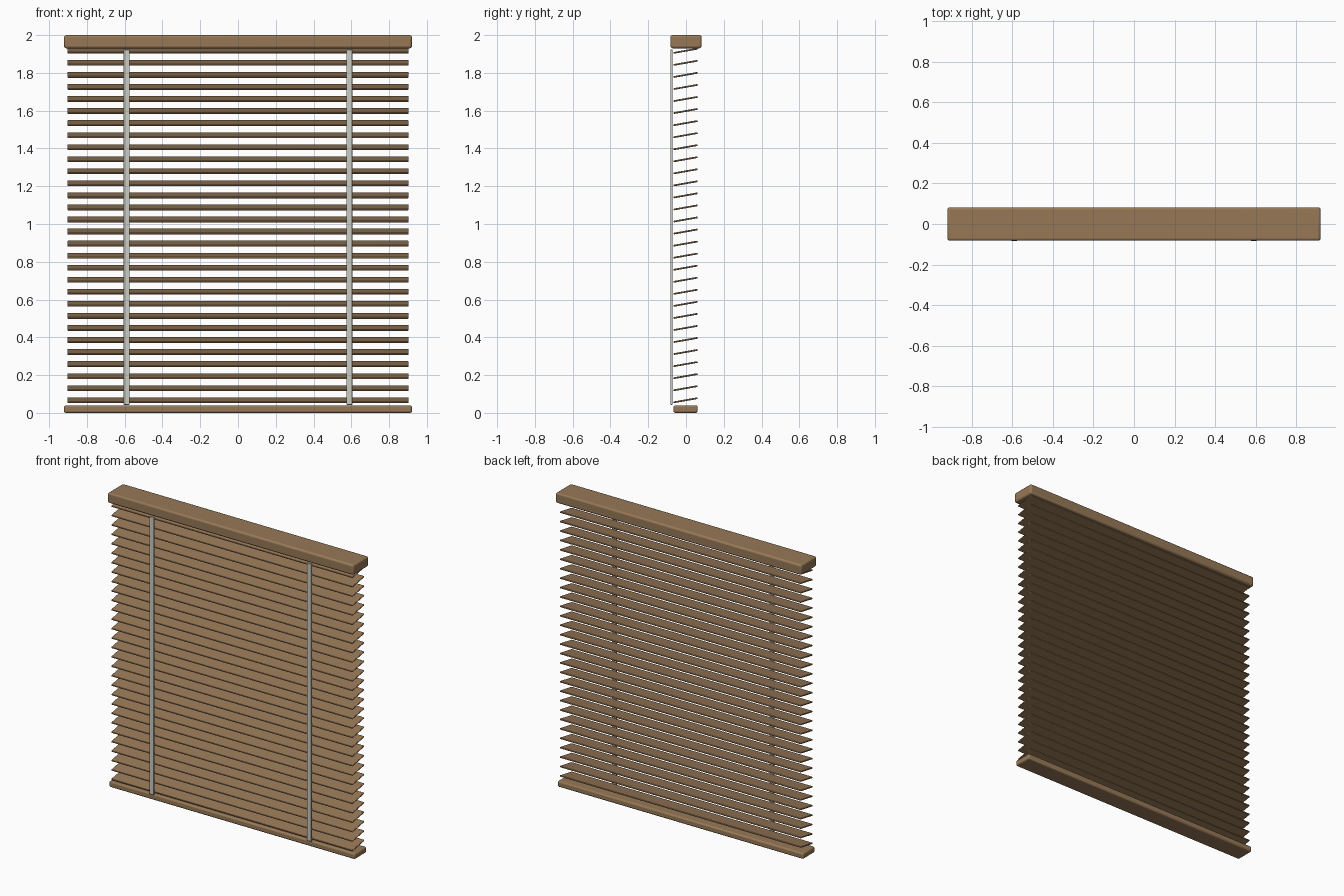
import bpy
import math

cube = bpy.data.objects.get("Cube")
if cube:
    bpy.data.objects.remove(cube, do_unlink=True)


def make_material(name, color):
    mat = bpy.data.materials.new(name)
    mat.use_nodes = True
    mat.diffuse_color = color
    mat.node_tree.nodes["Principled BSDF"].inputs["Base Color"].default_value = color
    return mat


wood = make_material("warm wood", (0.31, 0.19, 0.095, 1))
fabric = make_material("pale grey tape", (0.60, 0.61, 0.55, 1))


def rounded_box(name, center, size, mat, radius, segments=3, tilt=0):
    """Box with rounded edges, optionally tilted about its long axis."""
    bpy.ops.mesh.primitive_cube_add(size=1, location=center)
    obj = bpy.context.object
    obj.name = name
    obj.scale = size
    bpy.ops.object.transform_apply(location=False, rotation=False, scale=True)
    obj.rotation_euler.x = tilt
    obj.data.materials.append(mat)
    bevel = obj.modifiers.new("Rounded edges", 'BEVEL')
    bevel.width = radius
    bevel.segments = segments
    bpy.ops.object.shade_smooth_by_angle(angle=math.radians(35))
    return obj


# Rails at the top and bottom
rounded_box("head_rail", (0, 0, 1.965), (1.842, 0.165, 0.07), wood, 0.012)
rounded_box("bottom_rail", (0, -0.002, 0.02), (1.842, 0.128, 0.04), wood, 0.01)

# Evenly spaced tilted slats
slat_count = 30
first_z, last_z = 0.067, 1.917
step = (last_z - first_z) / (slat_count - 1)
slat = rounded_box("slats", (0, -0.002, first_z), (1.807, 0.13, 0.009), wood,
                   0.003, 2, math.radians(10))
bpy.ops.object.transform_apply(location=False, rotation=True, scale=False)
stack = slat.modifiers.new("Slat stack", 'ARRAY')
stack.count = slat_count
stack.use_relative_offset = False
stack.use_constant_offset = True
stack.constant_offset_displace = (0, 0, step)

# Vertical ladder tapes on the front
for side, x in (("left", 0.59), ("right", -0.59)):
    rounded_box(side + "_tape", (x, -0.077, 0.983), (0.032, 0.012, 1.88), fabric, 0.003, 2)
